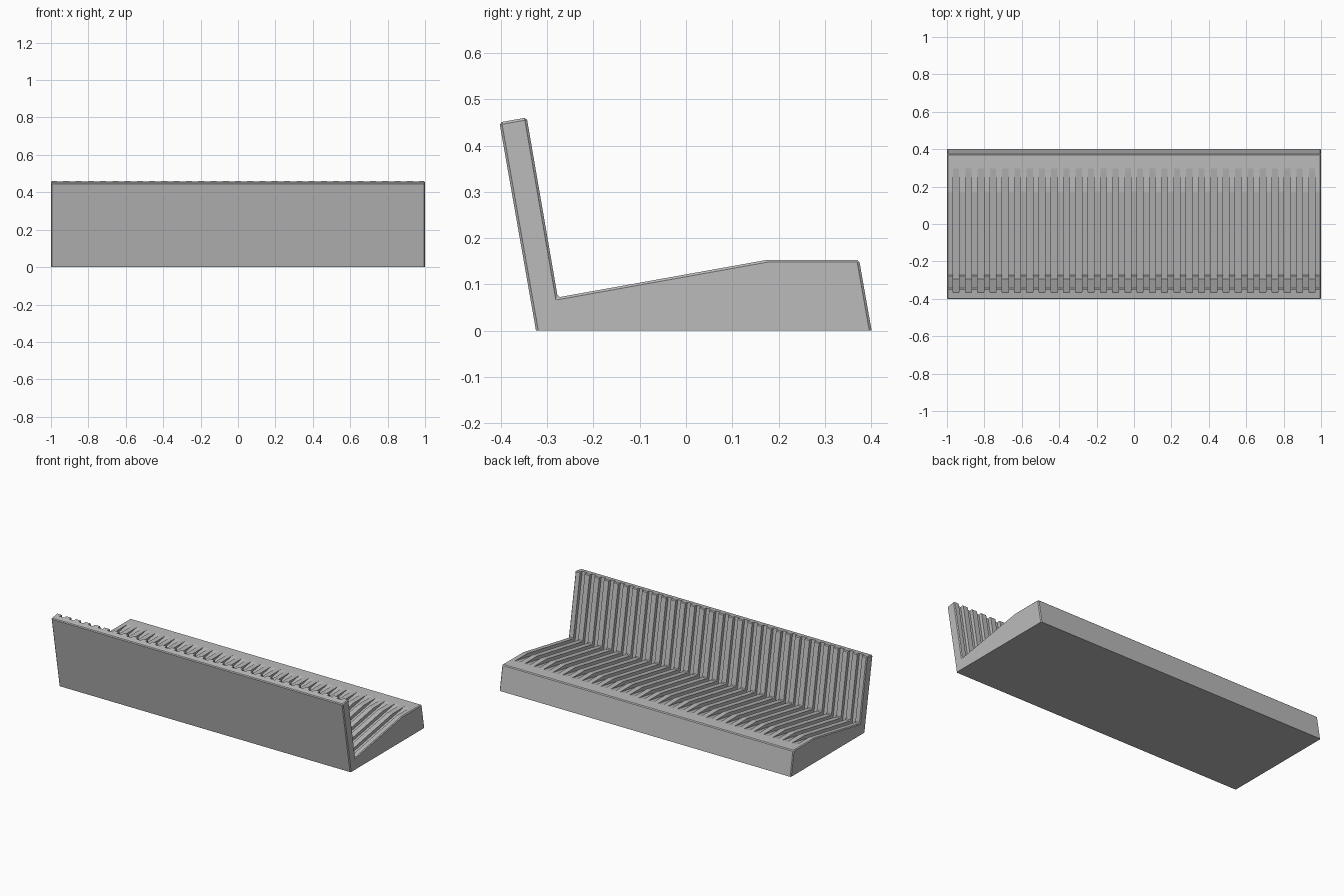
import bpy
import bmesh
from math import radians, cos, sin
from mathutils import Vector

cube = bpy.data.objects.get("Cube")
if cube:
    bpy.data.objects.remove(cube)

GROOVES = 30
RIB = 2 / (2 * GROOVES + 1)      # ribs and grooves share one width
DEPTH = 0.02
TILT = radians(10)

grey = bpy.data.materials.new("plain grey")
grey.use_nodes = True
grey.diffuse_color = (0.5, 0.5, 0.5, 1)
grey.node_tree.nodes["Principled BSDF"].inputs["Base Color"].default_value = (0.5, 0.5, 0.5, 1)


def extrude_profile(bm, points, x0, x1):
    """Prism from a y-z outline, running along x."""
    face = bm.faces.new([bm.verts.new((x0, p[0], p[1])) for p in points])
    made = bmesh.ops.extrude_face_region(bm, geom=[face])["geom"]
    bmesh.ops.translate(bm, vec=(x1 - x0, 0, 0),
                        verts=[v for v in made if isinstance(v, bmesh.types.BMVert)])


def finish(bm, name):
    bmesh.ops.recalc_face_normals(bm, faces=bm.faces)
    mesh = bpy.data.meshes.new(name)
    bm.to_mesh(mesh)
    bm.free()
    mesh.materials.append(grey)
    ob = bpy.data.objects.new(name, mesh)
    bpy.context.collection.objects.link(ob)
    return ob


# Body: leaning wall and sloping base in one profile, chamfered except underneath
inner = Vector((-0.277, 0.072))
profile = [(-0.324, 0), (0.401, 0), (0.374, 0.153), (0.175, 0.153),
           inner, (-0.344, 0.4605), (-0.403, 0.45)]
bm = bmesh.new()
extrude_profile(bm, profile, -1, 1)
edges = [e for e in bm.edges if any(v.co.z > 0.001 for v in e.verts)]
bmesh.ops.bevel(bm, geom=edges, offset=0.005, segments=1, affect='EDGES')
body = finish(bm, "slotted_rack")

# Groove cutter: one tilted box per slot, cutting wall and base together
along = Vector((cos(TILT), sin(TILT)))
up = Vector((-sin(TILT), cos(TILT)))
corner = inner - DEPTH * (along + up)
slot = [corner, corner + along * 0.8, corner + along * 0.8 + up * 0.6, corner + up * 0.6]
bm = bmesh.new()
for i in range(GROOVES):
    x = -1 + RIB * (2 * i + 1)
    extrude_profile(bm, slot, x, x + RIB)
cutter = finish(bm, "groove_cutter")
cutter.hide_render = True

# Cut the grooves and drop the cutter
cut = body.modifiers.new("grooves", 'BOOLEAN')
cut.operation = 'DIFFERENCE'
cut.solver = 'EXACT'
cut.object = cutter
bpy.context.view_layer.objects.active = body
body.select_set(True)
bpy.ops.object.modifier_apply(modifier=cut.name)
bpy.data.objects.remove(cutter)
